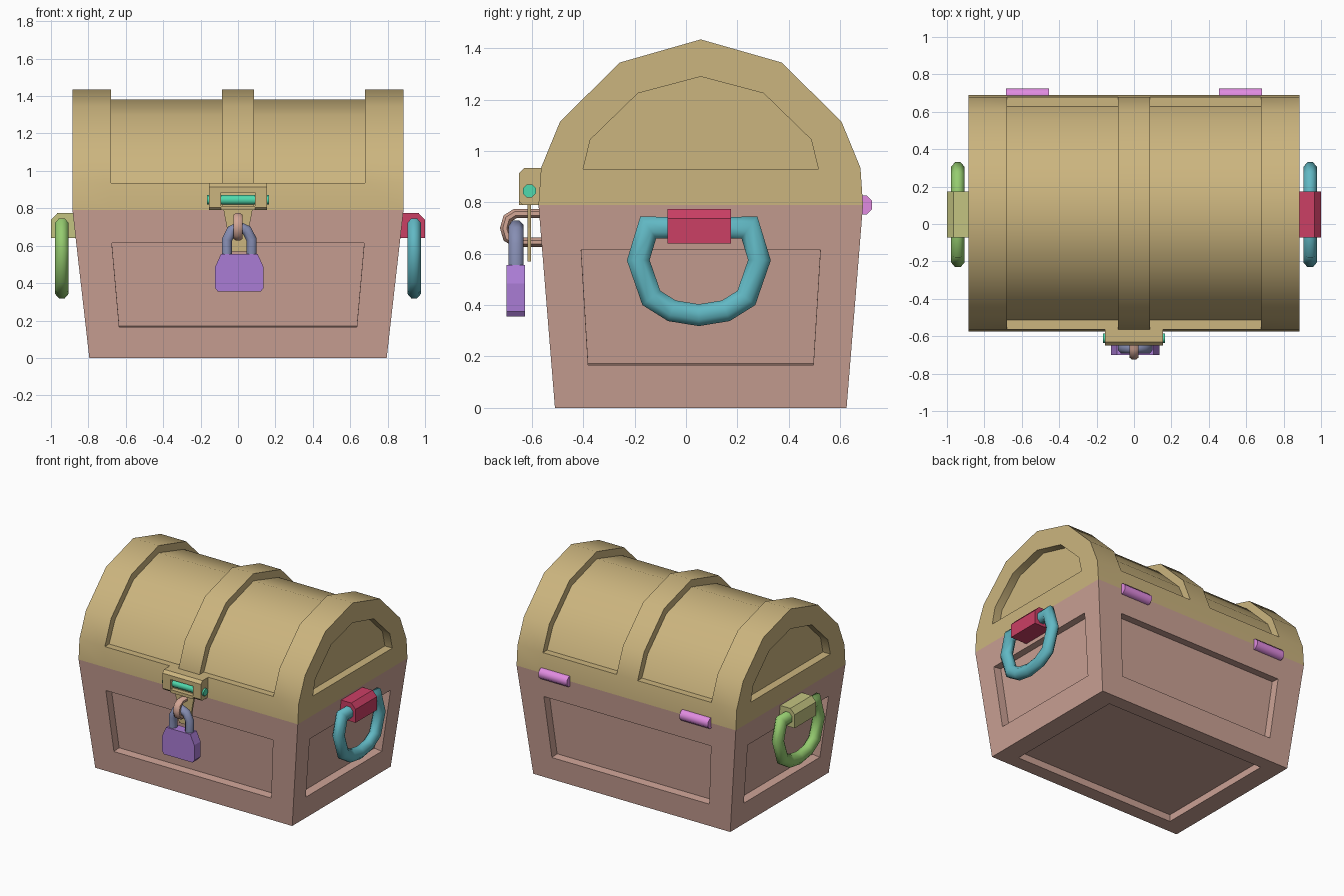
import bpy, bmesh, math
from mathutils import Vector

if "Cube" in bpy.data.objects:
    bpy.data.objects.remove(bpy.data.objects["Cube"])

CY = 0.0575  # depth centre of the chest shell
COLORS = {
    "wood": (0.60, 0.36, 0.30, 1), "lid": (0.60, 0.46, 0.21, 1),
    "teal": (0.12, 0.48, 0.55, 1), "red": (0.60, 0.05, 0.13, 1),
    "green": (0.30, 0.60, 0.16, 1), "olive": (0.55, 0.55, 0.22, 1),
    "purple": (0.40, 0.20, 0.66, 1), "magenta": (0.75, 0.26, 0.75, 1),
    "slate": (0.24, 0.27, 0.45, 1), "peach": (0.65, 0.38, 0.30, 1),
    "mint": (0.08, 0.70, 0.42, 1),
}


def finish(name, bm, color, smooth=None):
    bmesh.ops.remove_doubles(bm, verts=bm.verts[:], dist=1e-4)
    bmesh.ops.recalc_face_normals(bm, faces=bm.faces[:])
    mesh = bpy.data.meshes.new(name)
    bm.to_mesh(mesh)
    bm.free()
    ob = bpy.data.objects.new(name, mesh)
    bpy.context.collection.objects.link(ob)
    mat = bpy.data.materials.get(color) or bpy.data.materials.new(color)
    mat.diffuse_color = COLORS[color]
    mat.use_nodes = True
    mat.node_tree.nodes["Principled BSDF"].inputs["Base Color"].default_value = mat.diffuse_color
    mesh.materials.append(mat)
    if smooth:
        bpy.ops.object.select_all(action='DESELECT')
        ob.select_set(True)
        bpy.context.view_layer.objects.active = ob
        bpy.ops.object.shade_smooth_by_angle(angle=math.radians(smooth))
    return ob


def loft(name, rings, color, smooth=None):
    """Skin a list of equal-length point rings and cap both ends."""
    bm = bmesh.new()
    vr = [[bm.verts.new(p) for p in r] for r in rings]
    n = len(vr[0])
    for a, b in zip(vr, vr[1:]):
        for i in range(n):
            bm.faces.new((a[i], a[(i + 1) % n], b[(i + 1) % n], b[i]))
    bm.faces.new(vr[0])
    bm.faces.new(vr[-1])
    return finish(name, bm, color, smooth)


def prism_x(name, prof, x0, x1, color, smooth=None):
    return loft(name, [[(x, y, z) for y, z in prof] for x in (x0, x1)], color, smooth)


def prism_y(name, prof, y0, y1, color):
    return loft(name, [[(x, y, z) for x, z in prof] for y in (y0, y1)], color)


def rect(a0, a1, b0, b1):
    return [(a0, b0), (a1, b0), (a1, b1), (a0, b1)]


def circle(a, b, r, n=8):
    return [(a + r * math.cos(math.tau * (i + .5) / n) / math.cos(math.pi / n),
             b + r * math.sin(math.tau * (i + .5) / n) / math.cos(math.pi / n)) for i in range(n)]


def tube(name, path, r_in, r_out, place, color):
    """Mitred octagonal tube along a flat path; place maps (u, v, offset) to 3D."""
    pts = [Vector(p) for p in path]
    rings = []
    for i, p in enumerate(pts):
        d0 = (p - pts[max(i - 1, 0)]).normalized() if i else (pts[1] - p).normalized()
        d1 = (pts[i + 1] - p).normalized() if i < len(pts) - 1 else d0
        t = (d0 + d1).normalized()
        side = Vector((-t.y, t.x)) / max(t.dot(d0), 0.5)
        ring = []
        for a, b in circle(0, 0, 1):
            q = p + side * (a * r_in)
            ring.append(place(q.x, q.y, b * r_out))
        rings.append(ring)
    return loft(name, rings, color, 50)


# Chest body: tapered box with a sunken panel on each side and underneath
def panel(bm, quad, u, v0, v1, depth):
    a, b, c, d = quad = [Vector(q) for q in quad]
    n = (b - a).cross(d - a).normalized()
    if n.dot(Vector((0, CY, 0.4)) - a) < 0:
        n = -n
    at = lambda s, t: a.lerp(b, s).lerp(d.lerp(c, s), t)
    inner = [at(u, v0), at(1 - u, v0), at(1 - u, v1), at(u, v1)]
    deep = [p + n * depth for p in inner]
    for r0, r1 in ((quad, inner), (inner, deep)):
        for i in range(4):
            j = (i + 1) % 4
            bm.faces.new([bm.verts.new(p) for p in (r0[i], r0[j], r1[j], r1[i])])
    bm.faces.new([bm.verts.new(p) for p in deep])


bm = bmesh.new()
signs = [(-1, -1), (1, -1), (1, 1), (-1, 1)]
low = [(sx * 0.795, CY + sy * 0.568, 0) for sx, sy in signs]
top = [(sx * 0.885, CY + sy * 0.632, 0.79) for sx, sy in signs]
for i in range(4):
    j = (i + 1) % 4
    panel(bm, (low[i], low[j], top[j], top[i]), 0.11 if i % 2 == 0 else 0.123, 0.21, 0.778, 0.06)
panel(bm, low, 0.09, 0.09, 0.91, 0.05)
bm.faces.new([bm.verts.new(p) for p in top])
finish("chest_body", bm, "wood")


# Lid: faceted barrel with raised bands and sunken end panels
def ring(x, half):
    full = half + [(-a, z) for a, z in half[-2::-1]]
    return [(x, CY + a, z) for a, z in full]


outer = [(.632, .79), (.622, .935), (.622, .935), (.548, 1.115), (.315, 1.345), (0, 1.435)]
inner = [(.632, .79), (.622, .935), (.572, .935), (.505, 1.085), (.29, 1.297), (0, 1.382)]
endp = [(.458, .93)] * 3 + [(.43, 1.045), (.245, 1.225), (0, 1.29)]
half_lid = [(.825, endp), (.885, endp), (.885, outer), (.68, outer),
            (.68, inner), (.085, inner), (.085, outer)]
sections = [(-x, h) for x, h in half_lid] + half_lid[::-1]
loft("lid", [ring(x, h) for x, h in sections], "lid", 40)

# Side handles and their brackets
arc = [(.08, .70), (.197, .703), (.236, .575), (.185, .428), (.105, .378), (0, .361)]
grip = [(0.05 + a, z) for a, z in arc] + [(0.05 - a, z) for a, z in arc[-2::-1]]
for s, side, c_ring, c_mount in ((1, "right", "teal", "red"), (-1, "left", "green", "olive")):
    tube(side + "_handle", grip, 0.042, 0.037,
         lambda u, v, o, s=s: (s * 0.942 + o, u, v), c_ring)
    mount = [(s * x, z) for x, z in
             ((.84, .64), (1.0, .64), (1.0, .738), (.965, .775), (.84, .775))]
    prism_y(side + "_handle_bracket", mount, -0.072, 0.175, c_mount)

# Back hinges
for s, side in ((1, "right"), (-1, "left")):
    prism_x(side + "_hinge", circle(0.688, 0.79, 0.037), s * .455, s * .685, "magenta", 50)

# Latch bracket: two lugs joined by strips, with a slot showing the pin
lug = [(-.55, .79), (-.635, .79), (-.65, .805), (-.65, .915), (-.63, .935), (-.55, .935)]
for s, side in ((1, "right"), (-1, "left")):
    prism_x(side + "_latch_lug", lug, s * .09, s * .155, "lid")
upper = [(-.55, .885), (-.65, .885), (-.65, .915), (-.63, .935), (-.55, .935)]
prism_x("latch_upper_strip", upper, -.09, .09, "lid")
prism_x("latch_lower_strip", rect(-.65, -.55, .79, .812), -.09, .09, "lid")
prism_x("latch_pin", circle(-.61, .845, .025), -.167, .167, "mint", 50)
prism_y("hasp_plate", [(-.045, .57), (.045, .57), (.06, .70), (.085, .83), (-.085, .83), (-.06, .70)],
        -.617, -.603, "lid")

# Staple on the body that the padlock hangs from
staple = [(-.53, .757), (-.665, .757), (-.695, .738), (-.706, .70),
          (-.695, .663), (-.665, .645), (-.53, .645)]
tube("staple", staple, 0.018, 0.025, lambda u, v, o: (o, u, v), "peach")

# Padlock
side_pts = [(.115, .355), (.13, .375), (.13, .485), (.098, .556)]
prism_y("padlock_body", [(.007 + x, z) for x, z in side_pts] +
        [(.007 - x, z) for x, z in side_pts[::-1]], -.70, -.627, "purple")
leg = [(.066, .53), (.066, .632), (.04, .682), (0, .70)]
shackle = [(.007 + x, z) for x, z in leg] + [(.007 - x, z) for x, z in leg[-2::-1]]
tube("padlock_shackle", shackle, 0.027, 0.03, lambda u, v, o: (u, -.662 + o, v), "slate")
